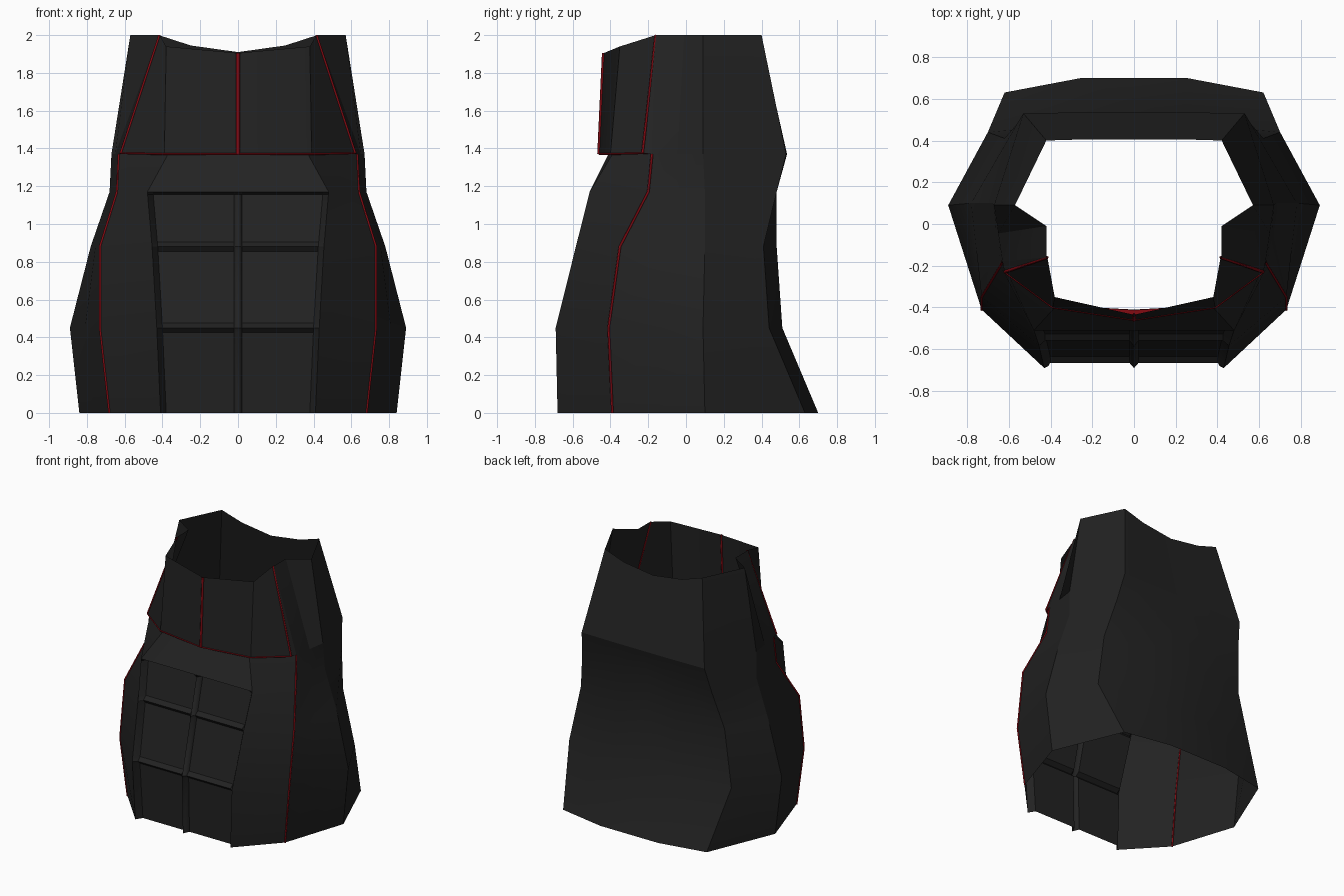
import bpy, bmesh
from mathutils import Vector

if "Cube" in bpy.data.objects:
    bpy.data.objects.remove(bpy.data.objects["Cube"])


def material(name, rgb):
    m = bpy.data.materials.new(name)
    m.diffuse_color = (*rgb, 1)
    m.use_nodes = True
    m.node_tree.nodes["Principled BSDF"].inputs["Base Color"].default_value = m.diffuse_color
    return m


black = material("black_fabric", (0.016, 0.016, 0.016))
red = material("red_trim", (0.22, 0.003, 0.006))


def sheets(name, grids, mat, mirror=True):
    """Join grids of points (lists of rows) into one welded surface."""
    bm = bmesh.new()
    for rows in grids:
        vs = [[bm.verts.new(p) for p in row] for row in rows]
        for a, b in zip(vs, vs[1:]):
            for i in range(len(a) - 1):
                bm.faces.new((a[i], a[i + 1], b[i + 1], b[i]))
    bmesh.ops.remove_doubles(bm, verts=bm.verts, dist=0.0005)
    me = bpy.data.meshes.new(name)
    bm.to_mesh(me)
    bm.free()
    me.materials.append(mat)
    ob = bpy.data.objects.new(name, me)
    bpy.context.collection.objects.link(ob)
    if mirror:
        mod = ob.modifiers.new("mirror", 'MIRROR')
        mod.use_clip = True
    bpy.ops.object.select_all(action='DESELECT')
    ob.select_set(True)
    bpy.context.view_layer.objects.active = ob
    bpy.ops.object.shade_smooth_by_angle(angle=0.4)
    return ob


def piping(name, points, radius=0.007):
    """Thin red seam along a path."""
    cu = bpy.data.curves.new(name, 'CURVE')
    cu.dimensions = '3D'
    cu.bevel_depth = radius
    cu.bevel_resolution = 0
    sp = cu.splines.new('POLY')
    sp.points.add(len(points) - 1)
    for p, co in zip(sp.points, points):
        p.co = (*co, 1)
    cu.materials.append(red)
    ob = bpy.data.objects.new(name, cu)
    bpy.context.collection.objects.link(ob)


def flip(points):
    return [(-x, y, z) for x, y, z in points]


# Vertical contour lines of the torso, as (x, y) at each height
heights = (0, 0.45, 0.88, 1.17, 1.37, 2.0)
front = [(0.41, -0.68), (0.43, -0.69), (0.455, -0.583), (0.48, -0.51), (0.37, -0.39)]
seam = [(0.68, -0.39), (0.73, -0.41), (0.73, -0.35), (0.64, -0.20), (0.63, -0.18), (0.42, -0.16)]
side = [(0.84, 0.10), (0.89, 0.09), (0.78, 0.10), (0.68, 0.10), (0.67, 0.09), (0.57, 0.09)]
corner = [(0.62, 0.63), (0.70, 0.44), (0.62, 0.41), (0.56, 0.48), (0.53, 0.53), (0.42, 0.40)]
back_y = [0.70, 0.51, 0.48, 0.48, 0.535, 0.405]


def at(line, i):
    return Vector((*line[i], heights[i]))


def wrap(i):
    """Half ring from the side seam to the middle of the back."""
    top = i == 5
    mid = Vector((0.42, -0.01, 2)) if top else at(seam, i).lerp(at(side, i), 0.5)
    z = heights[i]
    return [at(seam, i), mid, at(side, i), at(corner, i),
            Vector((0.25, back_y[i], 1.945 if top else z)),
            Vector((0, back_y[i], 1.91 if top else z))]


# Torso shell: sides and back, front side panels, yoke above the pouch grid
yoke = [[Vector((0, -0.51, 1.17)), at(front, 3)],
        [Vector((0, -0.41, 1.37)), at(front, 4)]]
flank = [[at(front, i), at(seam, i)] for i in range(5)]
sheets("torso_shell", [[wrap(i) for i in range(6)], flank, yoke], black)

# Recessed grid panel on the belly, with raised ribs
def belly_edge(z):
    for i in range(3):
        if z <= heights[i + 1]:
            t = (z - heights[i]) / (heights[i + 1] - heights[i])
            return at(front, i).lerp(at(front, i + 1), t)


grid = []
for z, raised in ((0, 0), (0.425, 0), (0.45, 1), (0.475, 0), (0.855, 0),
                  (0.88, 1), (0.905, 0), (1.155, 0), (1.17, 2)):
    e = belly_edge(z)
    depth = (0.05, 0.025, 0)[raised]
    grid.append([(0, e.y, z), (0.022, e.y + depth, z),
                 (e.x - 0.03, e.y + depth, z), (e.x, e.y, z)])
sheets("belly_grid_panel", [grid], black)

# Chest plate overhanging the yoke
chest_low = [(0, -0.46, 1.37), (0.39, -0.40, 1.37), (0.62, -0.23, 1.375)]
chest_top = [(0, -0.435, 1.905), (0.38, -0.35, 1.94), (0.415, -0.16, 2.0)]
sheets("chest_plate", [[chest_low, chest_top]], black)
sheets("chest_side_gap", [[[chest_low[2], at(seam, 4)], [chest_top[2], at(seam, 5)]]], black)

# Red underside of the chest plate
sheets("chest_ledge", [[chest_low, [(0, -0.41, 1.365), at(front, 4), at(seam, 4)]]], red)

# Red seams
lower = [tuple(at(seam, i)) for i in range(5)]
upper = [chest_low[2], chest_top[2]]
piping("side_seam_right", lower)
piping("side_seam_left", flip(lower))
piping("chest_seam_right", upper)
piping("chest_seam_left", flip(upper))
piping("chest_seam_middle", [chest_low[0], chest_top[0]], 0.01)
ledge = chest_low[1:]
piping("ledge_trim", flip(chest_low[:0:-1]) + chest_low, 0.005)
